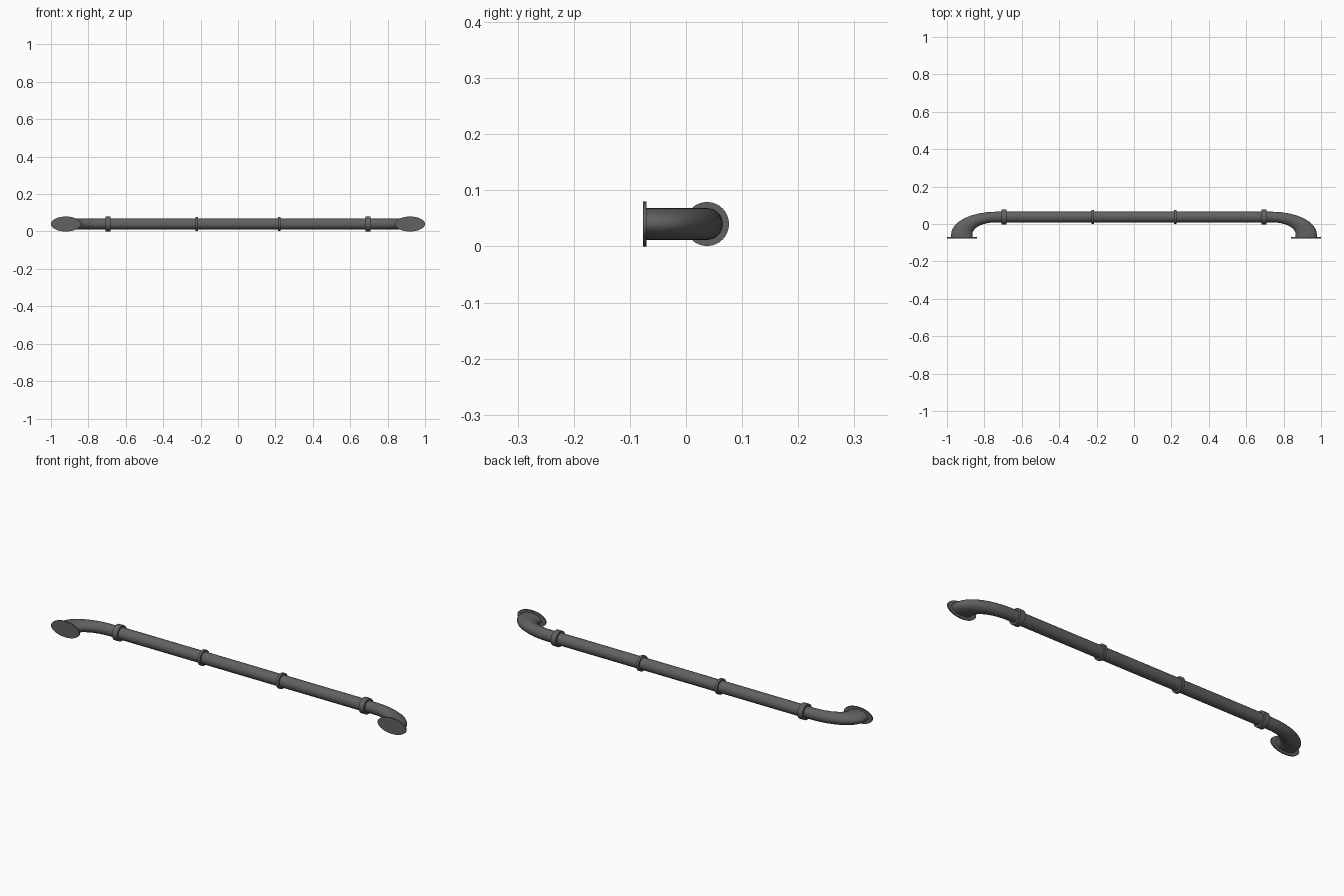
import bpy, bmesh, math
from mathutils import Matrix

if "Cube" in bpy.data.objects:
    bpy.data.objects.remove(bpy.data.objects["Cube"])

STRETCH = 2.0            # round parts of the bends are stretched lengthwise
AXIS_Y, AXIS_Z = 0.0375, 0.04
SIDES = 32

# dark metal
dark = bpy.data.materials.new("dark_metal")
dark.diffuse_color = (0.12, 0.12, 0.12, 1)
dark.use_nodes = True
dark.node_tree.nodes["Principled BSDF"].inputs["Base Color"].default_value = dark.diffuse_color


def finish(bm, name):
    bmesh.ops.recalc_face_normals(bm, faces=bm.faces[:])
    me = bpy.data.meshes.new(name)
    bm.to_mesh(me)
    bm.free()
    me.materials.append(dark)
    ob = bpy.data.objects.new(name, me)
    bpy.context.collection.objects.link(ob)
    bpy.ops.object.select_all(action='DESELECT')
    bpy.context.view_layer.objects.active = ob
    ob.select_set(True)
    bpy.ops.object.shade_smooth_by_angle(angle=math.radians(40))
    return ob


def cylinder(name, radius, depth, matrix):
    bm = bmesh.new()
    bmesh.ops.create_cone(bm, cap_ends=True, segments=SIDES, radius1=radius,
                          radius2=radius, depth=depth, matrix=matrix)
    return finish(bm, name)


def along_x(x):
    return Matrix.Translation((x, AXIS_Y, AXIS_Z)) @ Matrix.Rotation(math.pi / 2, 4, 'Y')


def elbow(name, side, start=0.692, end_x=0.921, bend=0.092, end_y=-0.072,
          radius=0.0283, steps=8):
    # short straight, quarter bend, short straight down to the wall plate
    bend_x = end_x - STRETCH * bend
    bend_y = AXIS_Y - bend
    stations = [(0, start, bend_y)]
    stations += [(math.pi / 2 * i / steps, bend_x, bend_y) for i in range(steps + 1)]
    stations += [(math.pi / 2, bend_x, end_y)]
    bm = bmesh.new()
    rings = []
    for a, cx, cy in stations:
        ring = []
        for j in range(SIDES):
            t = 2 * math.pi * j / SIDES
            r = bend + radius * math.cos(t)
            x = cx + STRETCH * r * math.sin(a)
            y = cy + r * math.cos(a)
            ring.append(bm.verts.new((side * x, y, AXIS_Z + radius * math.sin(t))))
        rings.append(ring)
    for r0, r1 in zip(rings, rings[1:]):
        for j in range(SIDES):
            k = (j + 1) % SIDES
            bm.faces.new((r0[j], r0[k], r1[k], r1[j]))
    bm.faces.new(rings[0])
    bm.faces.new(rings[-1])
    return finish(bm, name)


# straight grab bar
cylinder("bar", 0.0295, 1.39, along_x(0))

for side, label in ((-1, "left"), (1, "right")):
    # collars
    cylinder(label + "_outer_collar", 0.0392, 0.028, along_x(side * 0.695))
    cylinder(label + "_inner_collar", 0.0385, 0.013, along_x(side * 0.221))
    # curved end
    elbow(label + "_elbow", side)
    # oval wall plate
    plate = (Matrix.Translation((side * 0.92, -0.0735, AXIS_Z))
             @ Matrix.Diagonal((STRETCH, 1, 1, 1)) @ Matrix.Rotation(math.pi / 2, 4, 'X'))
    cylinder(label + "_wall_plate", 0.04, 0.0065, plate)
